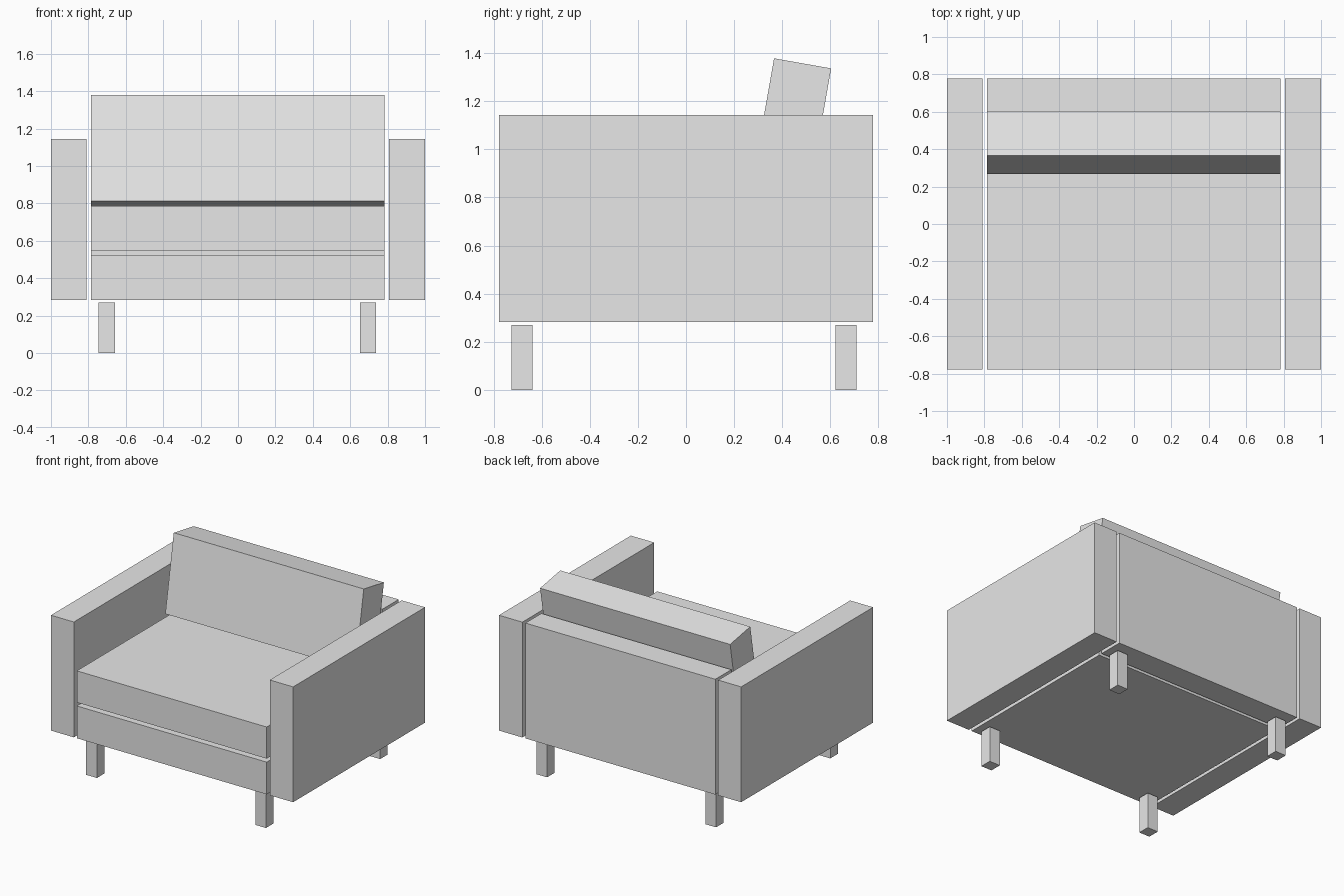
import bpy
import math
from mathutils import Vector

cube = bpy.data.objects.get("Cube")
if cube:
    bpy.data.objects.remove(cube, do_unlink=True)

grey = bpy.data.materials.new("plain_grey")
grey.use_nodes = True
colour = (0.8, 0.8, 0.8, 1)
grey.diffuse_color = colour
grey.node_tree.nodes["Principled BSDF"].inputs["Base Color"].default_value = colour


def box(name, low, high, tilt=0):
    """Box between two corners, optionally leaned about its x axis."""
    low, high = Vector(low), Vector(high)
    bpy.ops.mesh.primitive_cube_add(size=1, location=(low + high) / 2)
    obj = bpy.context.object
    obj.name = obj.data.name = name
    obj.scale = high - low
    obj.rotation_euler.x = tilt
    obj.data.materials.append(grey)
    return obj


BOTTOM, TOP = 0.282, 1.143      # upholstered body heights
DEPTH = 0.778                   # half depth of the body
LEFT, RIGHT = 0.782, -0.787     # sides of the parts between the arms
BACK = 0.59                     # front plane of the back panel
GAP = 0.025

# Arms
box("left_arm", (0.807, -DEPTH, BOTTOM), (1, DEPTH, TOP))
box("right_arm", (-1, -DEPTH, BOTTOM), (-0.811, DEPTH, TOP))

# Back panel, base and seat cushion
box("back_panel", (RIGHT, BACK, BOTTOM), (LEFT, DEPTH, TOP))
box("seat_base", (RIGHT, -DEPTH, BOTTOM), (LEFT, BACK - GAP, 0.523))
box("seat_cushion", (RIGHT, -DEPTH, 0.549), (LEFT, BACK - GAP, 0.785))

# Leaning back cushion
tilt = math.radians(-10)
thick, tall = 0.241, 0.576
mid_y, mid_z = 0.435, 1.074
box("back_cushion", (RIGHT, mid_y - thick / 2, mid_z - tall / 2),
    (LEFT, mid_y + thick / 2, mid_z + tall / 2), tilt)

# Square legs
half = 0.044
for side, x in (("left", 0.695), ("right", -0.701)):
    for end, y in (("front", -0.682), ("back", 0.665)):
        box(f"{end}_{side}_leg", (x - half, y - half, 0), (x + half, y + half, 0.27))
